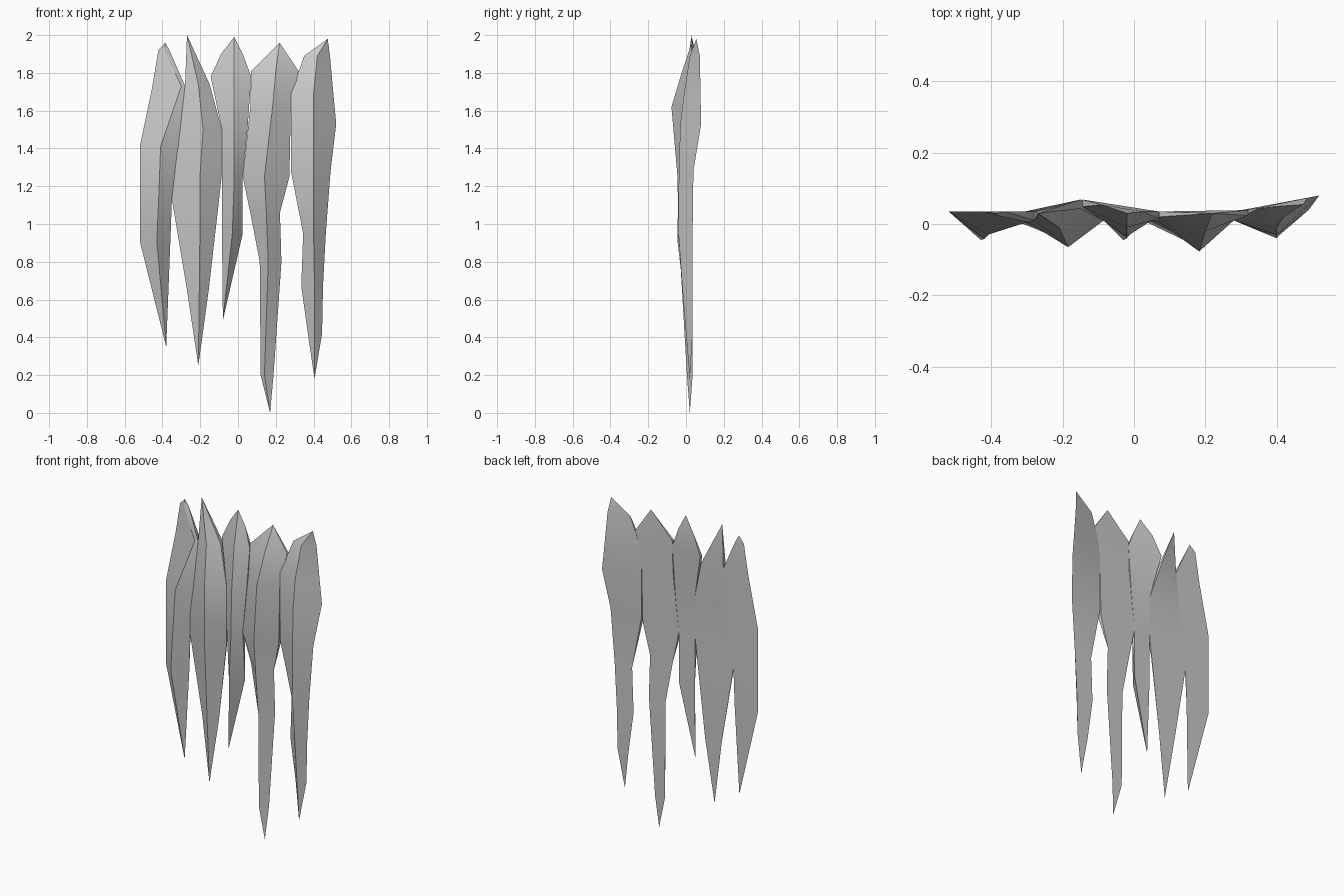
import bpy, bmesh, math


def clamp(v):
    return max(0.0, min(1.0, v))


def back_y(x, z):
    """Flat back, flared at the right shoulder and at one upper notch."""
    flare = 0.045 * clamp((x - 0.3) / 0.22) * clamp((z - 1.25) / 0.28)
    notch = 0.035 * clamp(1 - abs(x + 0.15) / 0.13) * clamp((z - 1.5) / 0.25)
    return 0.035 + flare + notch


def strand(name, peak, rows, tip, outer=""):
    """Faceted spike: rows are (z, left x, ridge x, ridge y, right x)."""
    bm = bmesh.new()
    rings = []
    for z, xl, xm, ym, xr in rows:
        thick = 0.025 * clamp((z - 1.1) / 0.15) * clamp((1.9 - z) / 0.15)
        tl = 0 if outer == "left" else thick
        tr = 0 if outer == "right" else thick
        bl, br = back_y(xl, z), back_y(xr, z)
        pts = [(xl, bl, z), (xl, bl - tl, z), (xm, ym, z),
               (xr, br - tr, z), (xr, br, z)]
        rings.append([bm.verts.new(p) for p in pts])
    top, bottom = bm.verts.new(peak), bm.verts.new(tip)
    for i in range(5):
        j = (i + 1) % 5
        bm.faces.new((top, rings[0][i], rings[0][j]))
        bm.faces.new((bottom, rings[-1][j], rings[-1][i]))
        for a, b in zip(rings, rings[1:]):
            bm.faces.new((a[i], b[i], b[j], a[j]))
    bmesh.ops.remove_doubles(bm, verts=bm.verts, dist=0.0005)
    bmesh.ops.recalc_face_normals(bm, faces=bm.faces)
    mesh = bpy.data.meshes.new(name)
    bm.to_mesh(mesh)
    bm.free()
    obj = bpy.data.objects.new(name, mesh)
    bpy.context.collection.objects.link(obj)
    bpy.ops.object.select_all(action='DESELECT')
    obj.select_set(True)
    bpy.context.view_layer.objects.active = obj
    bpy.ops.object.shade_smooth_by_angle(angle=math.radians(30))


# Outer left strand
strand("left_outer_strand", (-0.385, 0.03, 1.96), [
    (1.92, -0.422, -0.39, 0.025, -0.363),
    (1.73, -0.453, -0.30, 0.005, -0.28),
    (1.41, -0.52, -0.41, -0.03, -0.315),
    (1.13, -0.52, -0.42, -0.042, -0.35),
    (0.91, -0.52, -0.43, -0.045, -0.358)], (-0.38, 0.02, 0.35), "left")

# Inner left strand
strand("left_inner_strand", (-0.27, 0.03, 2.0), [
    (1.74, -0.28, -0.21, -0.01, -0.15),
    (1.50, -0.307, -0.185, -0.065, -0.085),
    (1.27, -0.335, -0.20, -0.045, -0.085),
    (1.13, -0.35, -0.20, -0.042, -0.10),
    (0.65, -0.27, -0.205, -0.01, -0.155)], (-0.21, 0.02, 0.25))

# Short middle strand
strand("middle_strand", (-0.02, 0.03, 1.99), [
    (1.90, -0.09, -0.02, 0.015, 0.025),
    (1.78, -0.145, -0.02, -0.01, 0.07),
    (1.50, -0.085, -0.02, -0.035, 0.05),
    (1.25, -0.085, -0.02, -0.04, 0.025),
    (0.95, -0.085, -0.03, -0.045, 0.025)], (-0.08, 0.02, 0.49))

# Long inner right strand
strand("right_inner_strand", (0.22, 0.03, 1.96), [
    (1.81, 0.07, 0.20, -0.02, 0.32),
    (1.62, 0.065, 0.183, -0.077, 0.28),
    (1.25, 0.025, 0.14, -0.045, 0.272),
    (1.06, 0.065, 0.15, -0.042, 0.222),
    (0.80, 0.115, 0.16, -0.03, 0.23),
    (0.20, 0.12, 0.14, 0.005, 0.188)], (0.17, 0.02, 0.0))

# Outer right strand
strand("right_outer_strand", (0.475, 0.055, 1.98), [
    (1.89, 0.35, 0.42, 0.02, 0.487),
    (1.69, 0.28, 0.40, -0.01, 0.505),
    (1.53, 0.28, 0.40, -0.03, 0.52),
    (1.28, 0.28, 0.40, -0.038, 0.49),
    (0.95, 0.345, 0.40, -0.04, 0.465),
    (0.67, 0.335, 0.405, -0.02, 0.45),
    (0.42, 0.37, 0.405, 0.0, 0.445)], (0.405, 0.02, 0.18), "right")
